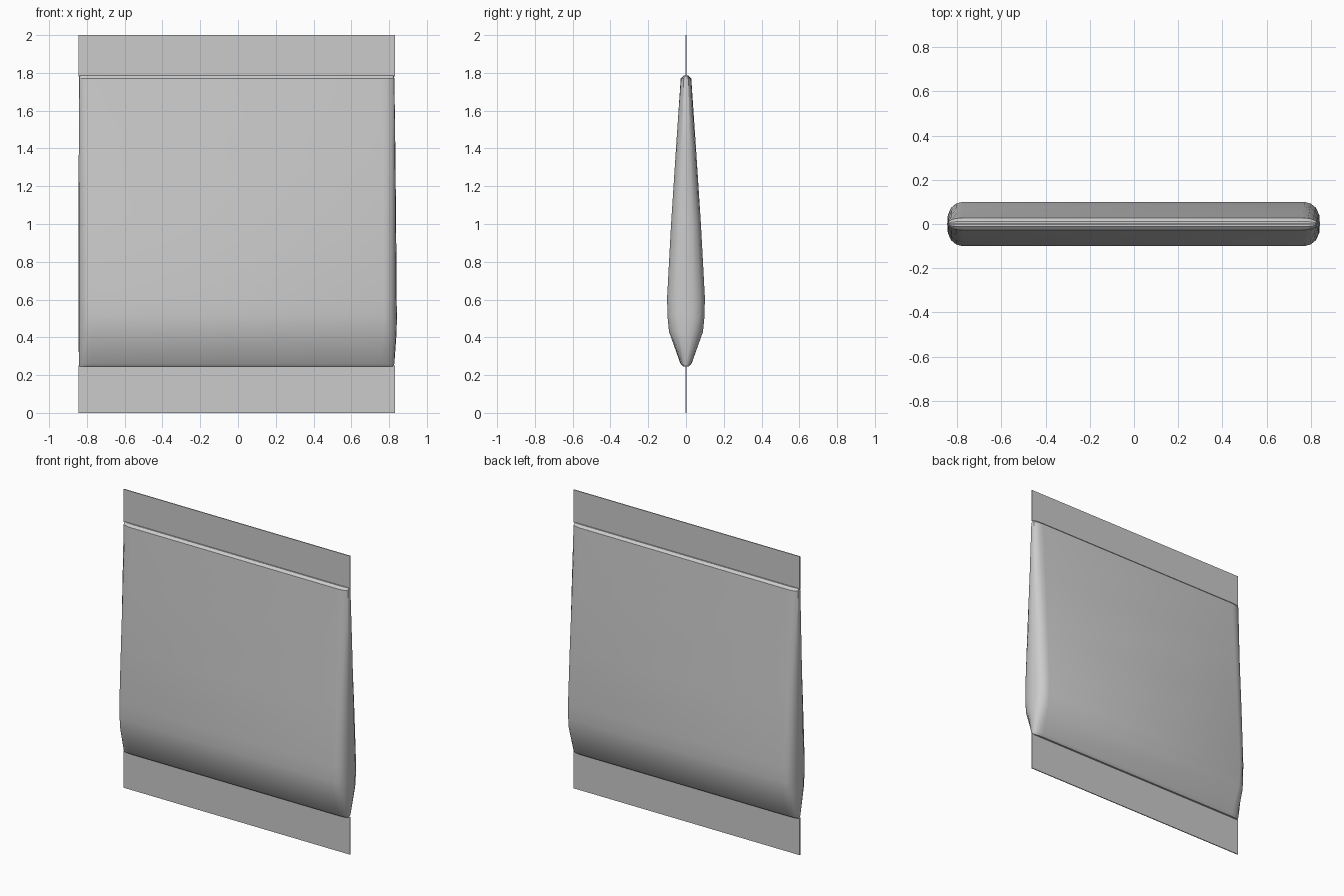
import bpy, bmesh

if "Cube" in bpy.data.objects:
    bpy.data.objects.remove(bpy.data.objects["Cube"])


def make_object(name, bm):
    bmesh.ops.recalc_face_normals(bm, faces=bm.faces[:])
    mesh = bpy.data.meshes.new(name)
    bm.to_mesh(mesh)
    bm.free()
    obj = bpy.data.objects.new(name, mesh)
    bpy.context.collection.objects.link(obj)
    return obj


# Filled pouch: rounded cross-sections lofted up the height
# (z, half depth, left x, right x)
LEVELS = [(0.245, 0.015, -0.84, 0.822), (0.262, 0.03, -0.842, 0.828),
          (0.43, 0.09, -0.845, 0.84), (0.51, 0.098, -0.845, 0.841),
          (0.61, 0.1, -0.845, 0.84), (1.0, 0.079, -0.844, 0.837),
          (1.4, 0.053, -0.843, 0.833), (1.77, 0.028, -0.842, 0.828),
          (1.785, 0.012, -0.84, 0.824)]
# Corner shape: inset from the side, fraction of the half depth
CORNER = [(0.0, 0.0), (0.003, 0.42), (0.018, 0.74), (0.04, 0.92), (0.068, 1.0)]


def section(z, h, left, right):
    a = [(right - dx, h * f, z) for dx, f in CORNER]
    b = [(left + dx, h * f, z) for dx, f in reversed(CORNER)]
    top = a + b
    bottom = [(x, -y, zz) for x, y, zz in reversed(top[1:-1])]
    return top + bottom


bm = bmesh.new()
rings = [[bm.verts.new(p) for p in section(*lv)] for lv in LEVELS]
n = len(rings[0])
for lo, hi in zip(rings, rings[1:]):
    for i in range(n):
        j = (i + 1) % n
        bm.faces.new((lo[i], lo[j], hi[j], hi[i]))
bm.faces.new(rings[0])
bm.faces.new(rings[-1])
body = make_object("pouch_body", bm)
bpy.context.view_layer.objects.active = body
body.select_set(True)
bpy.ops.object.shade_smooth_by_angle(angle=0.6)


# Flat sealed strips at both ends
def strip(name, z0, z1, x0=-0.845, x1=0.832, t=0.003):
    bm = bmesh.new()
    bmesh.ops.create_cube(bm, size=1)
    for v in bm.verts:
        v.co = (x1 if v.co.x > 0 else x0, t if v.co.y > 0 else -t,
                z1 if v.co.z > 0 else z0)
    return make_object(name, bm)


strip("bottom_seal", 0.0, 0.25)
strip("top_seal", 1.78, 2.0)
